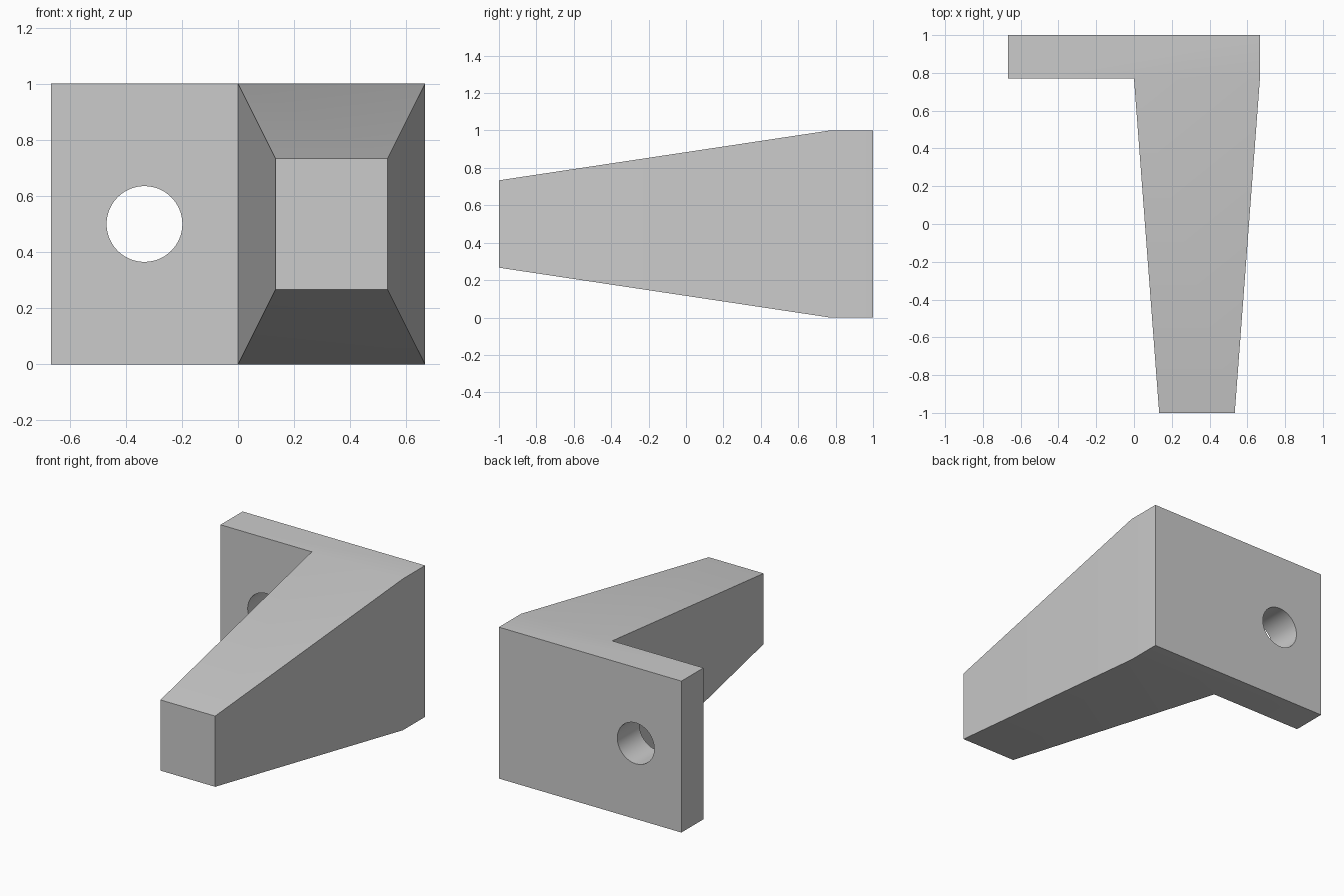
import bpy
import bmesh
import math
from mathutils import Matrix, Vector

cube = bpy.data.objects.get("Cube")
if cube:
    bpy.data.objects.remove(cube, do_unlink=True)

HALF_WIDTH = 2 / 3
PLATE_FRONT = 0.77
PLATE_DEPTH = 1 - PLATE_FRONT

grey = bpy.data.materials.new("plain grey")
grey.use_nodes = True
colour = (0.6, 0.6, 0.6, 1)
grey.diffuse_color = colour
grey.node_tree.nodes["Principled BSDF"].inputs["Base Color"].default_value = colour


def add_object(name, bm):
    mesh = bpy.data.meshes.new(name)
    bmesh.ops.recalc_face_normals(bm, faces=bm.faces)
    bm.to_mesh(mesh)
    bm.free()
    obj = bpy.data.objects.new(name, mesh)
    bpy.context.collection.objects.link(obj)
    mesh.materials.append(grey)
    return obj


# Mounting plate, split down the middle
bm = bmesh.new()
centre = Matrix.Translation((0, PLATE_FRONT + PLATE_DEPTH / 2, 0.5))
size = Matrix.Diagonal((2 * HALF_WIDTH, PLATE_DEPTH, 1, 1))
bmesh.ops.create_cube(bm, size=1, matrix=centre @ size)
bmesh.ops.bisect_plane(bm, geom=bm.verts[:] + bm.edges[:] + bm.faces[:],
                       plane_co=(0, 0, 0), plane_no=(1, 0, 0))
bm.normal_update()

# Tapered arm drawn out from the left half of the plate front
root = next(f for f in bm.faces
            if f.normal.y < -0.9 and f.calc_center_median().x > 0)
tip = bmesh.ops.extrude_discrete_faces(bm, faces=[root])["faces"][0]
middle = tip.calc_center_median()
bmesh.ops.translate(bm, vec=Vector((0, -1 - PLATE_FRONT, 0)), verts=tip.verts)
bmesh.ops.scale(bm, vec=(0.6, 1, 0.467), verts=tip.verts,
                space=Matrix.Translation(-middle))
bmesh.ops.dissolve_limit(bm, angle_limit=0.01, verts=bm.verts, edges=bm.edges)
bracket = add_object("bracket_plate_and_arm", bm)

# Round screw hole through the plate
bm = bmesh.new()
bmesh.ops.create_cone(
    bm, cap_ends=True, segments=64, radius1=0.135, radius2=0.135, depth=0.6,
    matrix=Matrix.Translation((-HALF_WIDTH / 2, PLATE_FRONT + PLATE_DEPTH / 2, 0.5))
    @ Matrix.Rotation(math.pi / 2, 4, "X"))
cutter = add_object("screw_hole_cutter", bm)
cutter.hide_render = True

hole = bracket.modifiers.new("screw hole", "BOOLEAN")
hole.operation = "DIFFERENCE"
hole.solver = "EXACT"
hole.object = cutter

bpy.ops.object.select_all(action="DESELECT")
bracket.select_set(True)
bpy.context.view_layer.objects.active = bracket
bpy.ops.object.modifier_apply(modifier=hole.name)
bpy.data.objects.remove(cutter, do_unlink=True)
bpy.ops.object.shade_smooth_by_angle(angle=math.radians(30))
